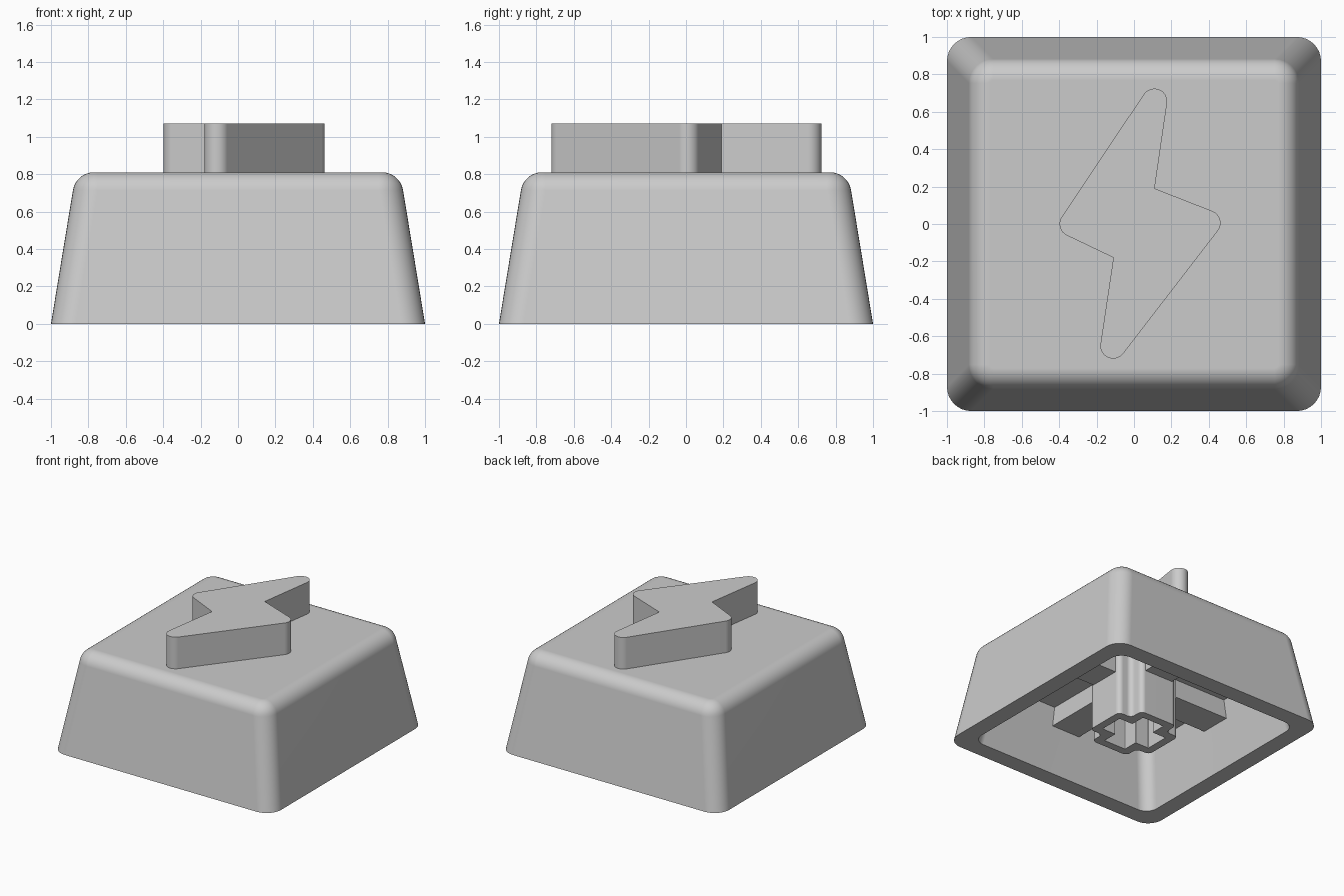
import bpy, bmesh, math
from mathutils import Vector, Matrix

cube = bpy.data.objects.get("Cube")
if cube:
    bpy.data.objects.remove(cube, do_unlink=True)

GREY = (0.6, 0.6, 0.6, 1.0)
plastic = bpy.data.materials.new("light grey plastic")
plastic.use_nodes = True
plastic.diffuse_color = GREY
plastic.node_tree.nodes["Principled BSDF"].inputs["Base Color"].default_value = GREY


def fillet(corners, radii, steps=8):
    """Round each corner of a polygon; a zero radius keeps it sharp."""
    out = []
    for i, c in enumerate(corners):
        p = Vector(c)
        r = radii[i]
        if r == 0:
            out.append(p)
            continue
        a = (Vector(corners[i - 1]) - p).normalized()
        b = (Vector(corners[(i + 1) % len(corners)]) - p).normalized()
        half = a.angle(b) / 2
        centre = p + (a + b).normalized() * r / math.sin(half)
        start = p + a * r / math.tan(half) - centre
        end = p + b * r / math.tan(half) - centre
        sweep = math.atan2(start.x * end.y - start.y * end.x, start.dot(end))
        for k in range(steps + 1):
            out.append(centre + Matrix.Rotation(sweep * k / steps, 2) @ start)
    return out


def square(half, r):
    return fillet([(-half, -half), (half, -half), (half, half), (-half, half)], [r] * 4)


def cross(a, b, tip, inner):
    quarter = [(b, b), (b, a), (-b, a)]
    pts = [Matrix.Rotation(q * math.pi / 2, 2) @ Vector(p) for q in range(4) for p in quarter]
    return fillet(pts, [inner, tip, tip] * 4, 5)


def loft(name, rings):
    """Join (outline, z) rings with side faces and close both ends."""
    bm = bmesh.new()
    loops = [[bm.verts.new((p[0], p[1], z)) for p in outline] for outline, z in rings]
    for low, high in zip(loops, loops[1:]):
        for i in range(len(low)):
            j = (i + 1) % len(low)
            bm.faces.new((low[i], low[j], high[j], high[i]))
    bm.faces.new(loops[0])
    bm.faces.new(loops[-1])
    bmesh.ops.recalc_face_normals(bm, faces=bm.faces)
    mesh = bpy.data.meshes.new(name)
    bm.to_mesh(mesh)
    bm.free()
    obj = bpy.data.objects.new(name, mesh)
    bpy.context.collection.objects.link(obj)
    mesh.materials.append(plastic)
    bpy.ops.object.select_all(action='DESELECT')
    obj.select_set(True)
    bpy.context.view_layer.objects.active = obj
    bpy.ops.object.shade_smooth_by_angle(angle=math.radians(30))
    weighted = obj.modifiers.new("even shading", 'WEIGHTED_NORMAL')
    weighted.keep_sharp = True
    return obj


# Hollow tapered cap: rounded top edge, outer wall, bottom rim, inner wall, ceiling
TOP, CEILING, EDGE, CORNER = 0.81, 0.52, 0.114, 0.13
flat = 0.77
draft = math.atan(0.164)
side = flat + EDGE * math.cos(draft)
rings = []
for k in range(9):
    ang = math.pi / 2 + (draft - math.pi / 2) * k / 8
    half = flat + EDGE * math.cos(ang)
    rings.append((square(half, CORNER - (side - half)), TOP - EDGE + EDGE * math.sin(ang)))
rings += [(square(1.0, CORNER), 0.0),
          (square(0.86, 0.1), 0.0),
          (square(0.86 - 0.164 * CEILING, 0.1), CEILING)]
loft("cap_shell", rings)

# Raised lightning bolt with round tips and sharp notches
bolt = [(0.22, 0.944), (0.11, 0.19), (0.504, 0.036),
        (-0.218, -0.901), (-0.11, -0.18), (-0.43, -0.027)]
outline = fillet(bolt, [0.068, 0, 0.068, 0.068, 0, 0.068])
loft("raised_bolt", [(outline, TOP - 0.01), (outline, 1.07)])

# Cross-shaped stem with a cross-shaped socket
outer = cross(0.29, 0.17, 0.04, 0.04)
socket = cross(0.225, 0.1, 0.005, 0.005)
loft("stem", [(outer, CEILING + 0.01), (outer, 0.0), (socket, 0.0), (socket, 0.47)])

# Four ribs from the stem to the walls
for i, label in enumerate(("left", "back", "right", "front")):
    turn = Matrix.Rotation(i * math.pi / 2, 2)
    base = [turn @ Vector(p) for p in ((0.25, -0.13), (0.85, -0.13), (0.85, 0.13), (0.25, 0.13))]
    loft(label + "_rib", [(base, 0.37), (base, CEILING + 0.01)])
